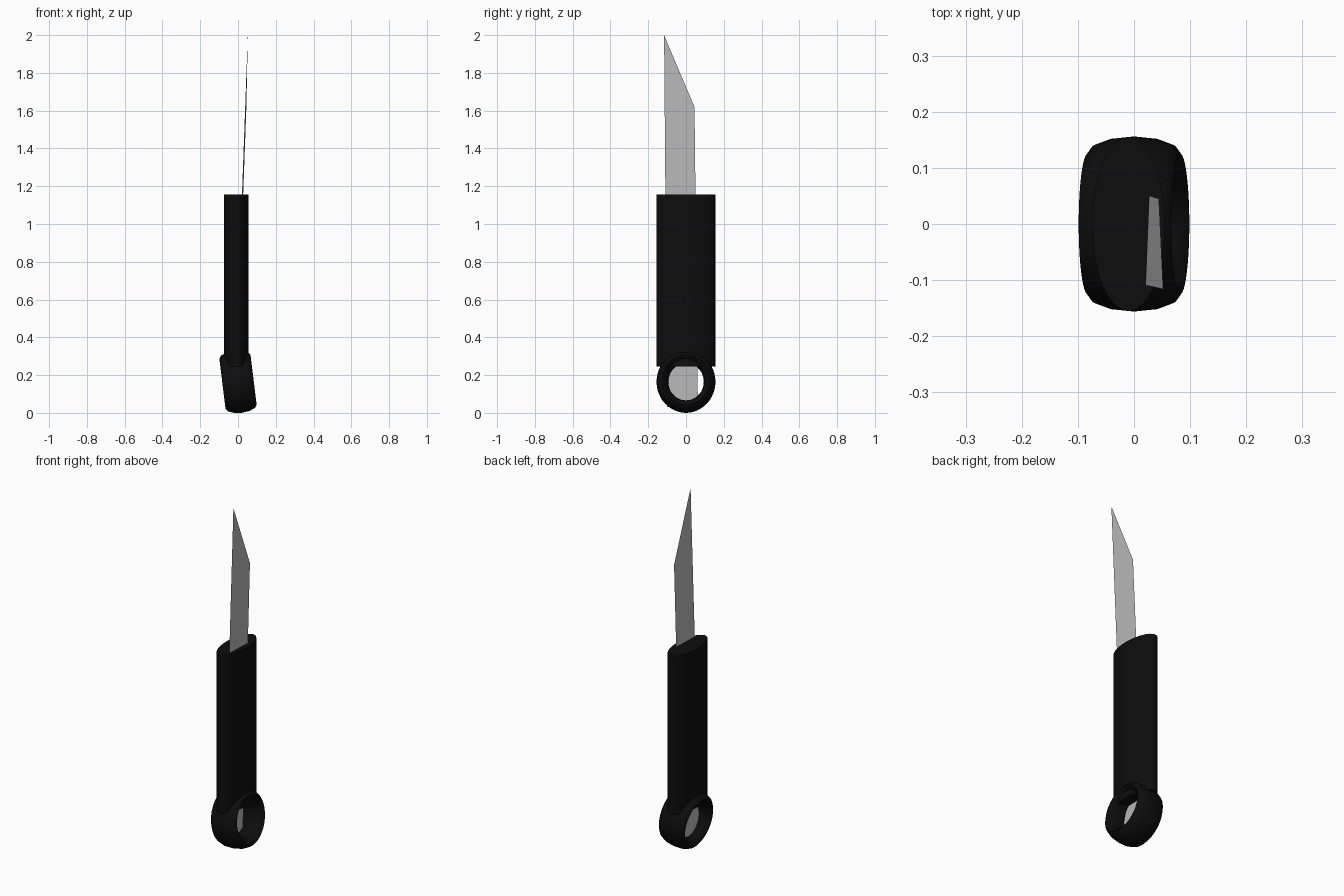
import bpy, bmesh, math
from mathutils import Matrix

cube = bpy.data.objects.get("Cube")
if cube:
    bpy.data.objects.remove(cube, do_unlink=True)


def make_material(name, color):
    mat = bpy.data.materials.new(name)
    mat.use_nodes = True
    mat.diffuse_color = color
    mat.node_tree.nodes["Principled BSDF"].inputs["Base Color"].default_value = color
    return mat


black = make_material("black_plastic", (0.004, 0.004, 0.004, 1))
steel = make_material("grey_steel", (0.5, 0.5, 0.5, 1))


def finish(obj, name, mat, smooth=True):
    obj.name = obj.data.name = name
    obj.data.materials.append(mat)
    if smooth:
        bpy.ops.object.select_all(action="DESELECT")
        obj.select_set(True)
        bpy.context.view_layer.objects.active = obj
        bpy.ops.object.shade_smooth_by_angle(angle=math.radians(40))


# Handle: upright oval bar with flat ends
bottom, top = 0.245, 1.155
bpy.ops.mesh.primitive_cylinder_add(vertices=32, radius=1, depth=top - bottom)
handle = bpy.context.object
handle.data.transform(Matrix.Translation((-0.01, 0, (top + bottom) / 2))
                      @ Matrix.Diagonal((0.065, 0.155, 1, 1)))
finish(handle, "handle", black)

# End ring: wide band with rounded rims, leaning slightly
bpy.ops.mesh.primitive_torus_add(major_segments=48, minor_segments=12,
                                 major_radius=0.125, minor_radius=0.031)
ring = bpy.context.object
ring.data.transform(Matrix.Translation((0, 0, 0.172))
                    @ Matrix.Rotation(math.radians(-7), 4, "Y")
                    @ Matrix.Diagonal((2.68, 1, 1.06, 1))
                    @ Matrix.Rotation(math.pi / 2, 4, "Y"))
finish(ring, "end_ring", black)
lowest = min(v.co.z for v in ring.data.vertices)
ring.data.transform(Matrix.Translation((0, 0, -lowest)))

# Blade: flat slanted sheet running through the handle into the ring
outline = [(-0.1, 0.03), (0.063, 0.04), (0.045, 1.62), (-0.116, 2.0)]
bm = bmesh.new()
bm.faces.new([bm.verts.new((0.024 + 0.037 * (z - 1.15) + 0.04 * (y + 0.03), y, z))
              for y, z in outline])
mesh = bpy.data.meshes.new("blade")
bm.to_mesh(mesh)
bm.free()
blade = bpy.data.objects.new("blade", mesh)
bpy.context.collection.objects.link(blade)
finish(blade, "blade", steel, smooth=False)
